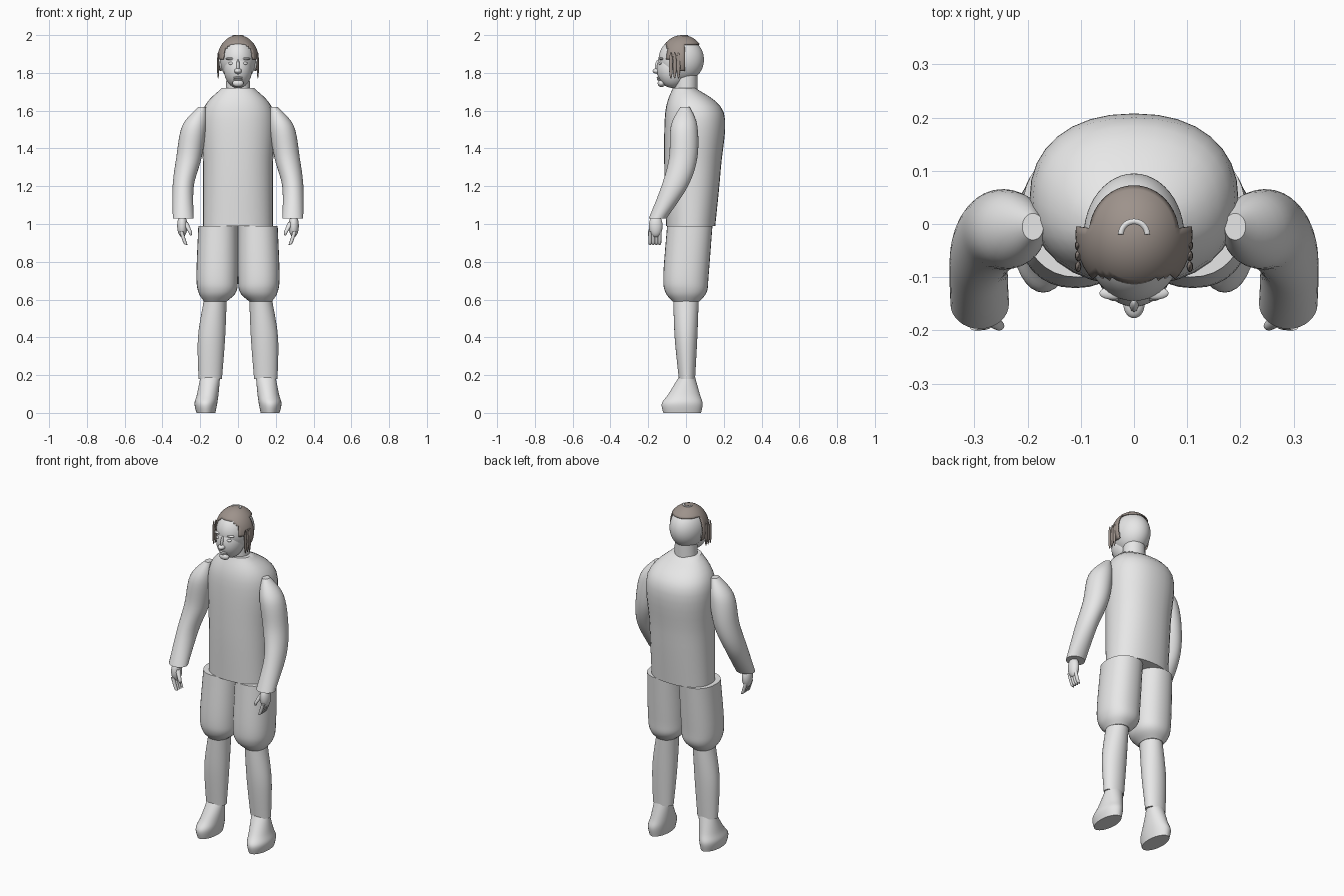
import bpy
import bmesh
import math
from mathutils import Vector

cube = bpy.data.objects.get("Cube")
if cube:
    bpy.data.objects.remove(cube, do_unlink=True)


def make_material(name, colour):
    material = bpy.data.materials.new(name)
    material.use_nodes = True
    material.diffuse_color = (*colour, 1)
    shader = material.node_tree.nodes["Principled BSDF"]
    shader.inputs["Base Color"].default_value = material.diffuse_color
    return material


GREY = make_material("plain grey", (.8, .8, .8))
BROWN = make_material("hair brown", (.34, .29, .26))


def finish(name, bm, material):
    """Turn a bmesh into a smooth shaded object that keeps its sharp edges."""
    mesh = bpy.data.meshes.new(name)
    bm.to_mesh(mesh)
    bm.free()
    mesh.materials.append(material)
    part = bpy.data.objects.new(name, mesh)
    bpy.context.collection.objects.link(part)
    bpy.ops.object.select_all(action="DESELECT")
    part.select_set(True)
    bpy.context.view_layer.objects.active = part
    bpy.ops.object.shade_smooth_by_angle(angle=math.radians(40))
    return part


def smooth_path(points, steps=6):
    """Blend evenly between the given points along a smooth curve."""
    points = [Vector(point) for point in points]
    last = len(points) - 1
    path = []
    for i in range(last):
        start, end = points[i], points[i + 1]
        leave = (end - points[max(i - 1, 0)]) / 2
        arrive = (points[min(i + 2, last)] - start) / 2
        for step in range(steps):
            t = step / steps
            rest = 1 - t
            path.append(start + (end - start) * (t * t * (1 + 2 * rest))
                        + leave * (t * rest * rest) - arrive * (t * t * rest))
    return path + [points[last]]


def loft(name, rings, side=1, sides=32, squareness=1):
    """Skin level ovals given as height, centre x, centre y, half width and half depth."""
    bm = bmesh.new()
    loops = []
    for height, centre_x, centre_y, *radii in smooth_path(rings):
        loop = []
        for i in range(sides):
            angle = math.tau * i / sides
            across, along = math.cos(angle), math.sin(angle)
            across = math.copysign(abs(across) ** squareness, across)
            along = math.copysign(abs(along) ** squareness, along)
            x = centre_x + radii[0] * across
            y = centre_y + radii[-1] * along
            loop.append(bm.verts.new((side * x, y, height)))
        loops.append(loop)
    for low, high in zip(loops, loops[1:]):
        for i in range(sides):
            bm.faces.new((low[i - 1], low[i], high[i], high[i - 1]))
    bm.faces.new(loops[0])
    bm.faces.new(loops[-1])
    bmesh.ops.recalc_face_normals(bm, faces=bm.faces)
    return finish(name, bm, material=GREY)


def ball(name, centre, size, material=GREY, keep=None):
    """Stretched sphere, optionally keeping only the faces that pass a rule."""
    bm = bmesh.new()
    bmesh.ops.create_uvsphere(bm, u_segments=48, v_segments=32, radius=1)
    bmesh.ops.scale(bm, vec=size, verts=bm.verts)
    bmesh.ops.translate(bm, vec=centre, verts=bm.verts)
    if keep:
        unwanted = [f for f in bm.faces if not keep(f.calc_center_median())]
        bmesh.ops.delete(bm, geom=unwanted, context="FACES")
    return finish(name, bm, material)


def half_band(name, centre_y, lower, upper, segments=24):
    """Thin half ring around the back, between two radius and height pairs."""
    bm = bmesh.new()
    pairs = []
    for i in range(segments + 1):
        angle = math.pi * i / segments
        pairs.append([bm.verts.new((radius * math.cos(angle),
                                    centre_y + radius * math.sin(angle), height))
                      for radius, height in (lower, upper)])
    for before, after in zip(pairs, pairs[1:]):
        bm.faces.new((before[0], after[0], after[1], before[1]))
    band = finish(name, bm, material=GREY)
    band.modifiers.new("thickness", "SOLIDIFY").thickness = .004


def hairline(point):
    """Cap on top and at the back, longer at the temples, with a sideburn."""
    if point.y > -.01 or point.y < -.1:
        return point.z > 1.95
    if point.y > -.05:
        return point.z > 1.81
    return point.z > 1.87


# Shirt with sloping shoulders and a raised back collar
loft("shirt", [(.99, 0, .025, .185, .13), (1.3, 0, .035, .185, .15),
               (1.59, 0, .045, .19, .155), (1.72, 0, -.01, .085, .06)],
     squareness=.9)
half_band("collar", centre_y=-.02, lower=(.12, 1.67), upper=(.1, 1.7))

# Neck, skull and face
loft("neck", [(1.6, 0, 0, .07, .06), (1.8, 0, 0, .06, .06)])
ball("skull", (0, -.025, 1.87), (.095, .12, .12))
ball("jaw", (0, -.07, 1.82), (.075, .085, .1))
ball("chin", (0, -.13, 1.745), (.03, .02, .02))
ball("nose_tip", (0, -.15, 1.81), (.02, .027, .015))
ball("nose_bridge", (0, -.145, 1.83), (.01, .02, .04))
for name, height in (("lower_lip", 1.765), ("upper_lip", 1.775)):
    ball(name, (0, -.14, height), (.025, .015, .006))

# Cropped hair with a bare parting on the crown
hair = ball("hair", (0, -.02, 1.87), (.11, .12, .13), BROWN, hairline)
hair.modifiers.new("thickness", "SOLIDIFY").thickness = .006
half_band("crown_parting", centre_y=-.02, lower=(.03, 2), upper=(.02, 2))

for side, label in ((1, "left_"), (-1, "right_")):
    # Eyes, brows, ears and loose locks
    ball(label + "eye", (side * .035, -.135, 1.85), (.016, .01, .008))
    ball(label + "brow", (side * .04, -.13, 1.875), (.025, .012, .007))
    ball(label + "ear", (side * .09, -.03, 1.84), (.012, .02, .03))
    for i in range(3):
        ball(label + "lock", (side * .105, -.04 - i / 50, 1.84),
             (.006, .01, .07), BROWN)

    # Sleeve bending forward at the elbow
    loft(label + "sleeve", [(1.03, .29, -.15, .055, .047), (1.2, .29, -.06, .056, .07),
                            (1.35, .26, -.015, .067, .075), (1.52, .23, -.01, .065, .07),
                            (1.62, .19, -.005, .02, .025)], side)

    # Hand with curled fingers and thumb
    ball(label + "palm", (side * .295, -.16, .99), (.027, .036, .06))
    for i in range(4):
        y = -.19 + i / 60
        loft(label + "finger", [(.89, .27, y, .004), (.9, .28, y, .009),
                                (.96, .3, y, .01)], side, sides=12)
    loft(label + "thumb", [(.94, .25, -.19, .005), (.96, .255, -.19, .01),
                           (1.01, .28, -.17, .015)], side, sides=12)

    # Baggy breeches gathered at the knee
    loft(label + "breeches", [(.59, .12, 0, .06, .07), (.64, .11, 0, .1, .11),
                              (.73, .11, 0, .11, .12), (.99, .105, .02, .105, .12)],
         side, squareness=.9)

    # Stocking and soft shoe
    loft(label + "stocking", [(.18, .147, .005, .062, .043), (.4, .14, 0, .072, .06),
                              (.6, .12, 0, .06, .067)], side)
    loft(label + "shoe", [(0, .17, -.02, .05, .1), (.05, .17, -.02, .06, .108),
                          (.1, .16, -.01, .057, .083), (.19, .147, .005, .052, .043)],
         side)
